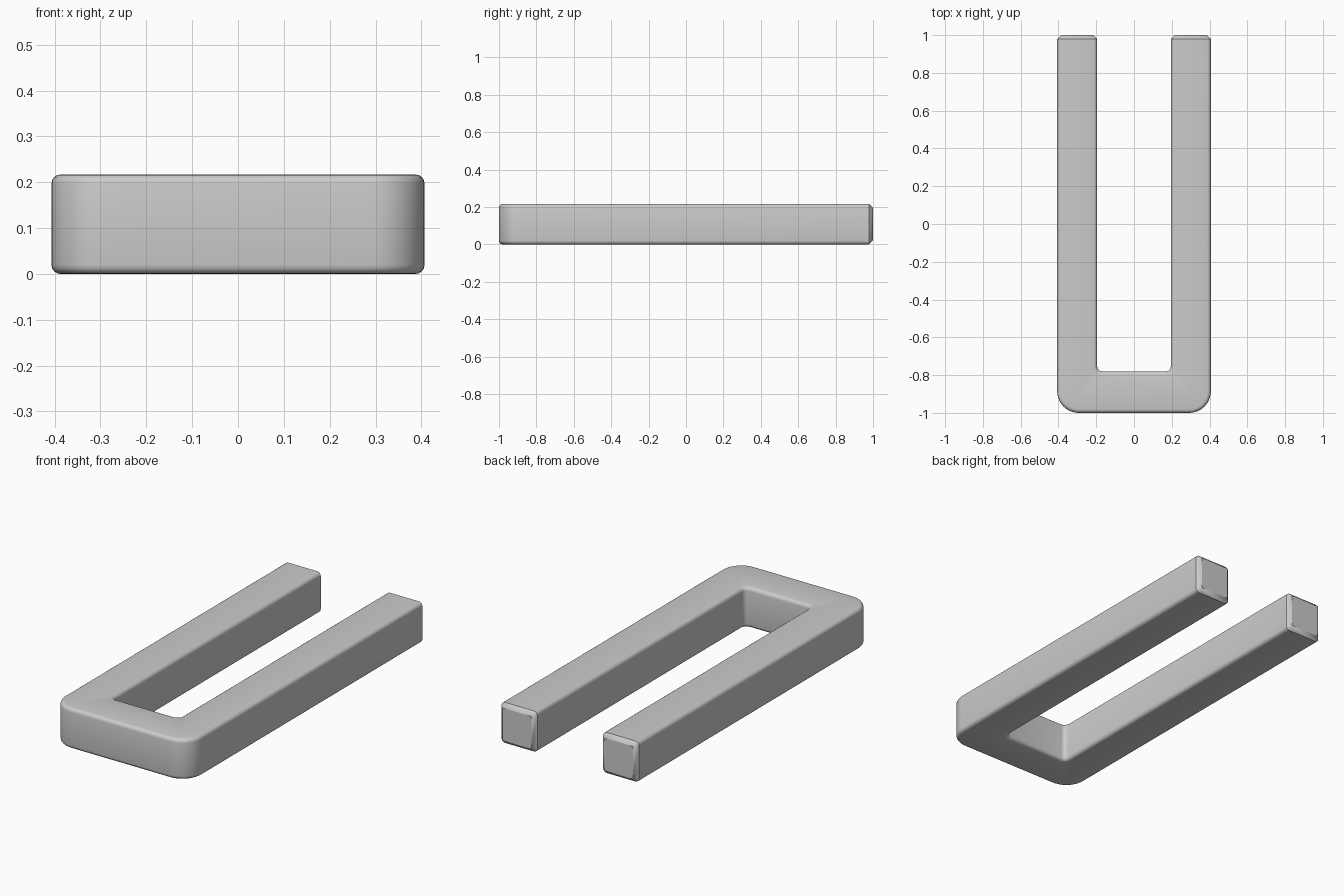
import bpy, bmesh, math

if "Cube" in bpy.data.objects:
    bpy.data.objects.remove(bpy.data.objects["Cube"])

W, IN, L, FLOOR, H = 0.407, 0.195, 1.0, -0.78, 0.217
R_OUT, R_IN, R_EDGE, CH = 0.115, 0.025, 0.02, 0.021


def arc(cx, cy, r, start, end, n):
    return [(cx + r * math.cos(math.radians(start + (end - start) * i / n)),
             cy + r * math.sin(math.radians(start + (end - start) * i / n)))
            for i in range(n + 1)]


# Right half of the U outline, from the front edge round to the inner floor
tip = L - CH
right = (arc(W - R_OUT, -L + R_OUT, R_OUT, -90, 0, 10)
         + [(W, tip), (IN, tip)]
         + arc(IN - R_IN, FLOOR + R_IN, R_IN, 0, -90, 5))
outline = right + [(-x, y) for x, y in reversed(right)]

# Extrude the outline
bm = bmesh.new()
base = bm.faces.new([bm.verts.new((x, y, 0)) for x, y in outline])
ext = bmesh.ops.extrude_face_region(bm, geom=[base])
bmesh.ops.translate(bm, vec=(0, 0, H),
                    verts=[g for g in ext["geom"] if isinstance(g, bmesh.types.BMVert)])
bmesh.ops.recalc_face_normals(bm, faces=bm.faces)


def at_tip(item):
    return all(v.co.y > tip - 1e-4 for v in item.verts)


# Round all top and bottom edges except those across the arm tips
rim = [e for e in bm.edges
       if abs(e.verts[0].co.z - e.verts[1].co.z) < 1e-5 and not at_tip(e)]
bmesh.ops.bevel(bm, geom=rim, offset=R_EDGE, offset_type='OFFSET', segments=4,
                profile=0.5, affect='EDGES')

# Chamfered arm tips: push each end face out and draw it in to a sharp rectangle
for face in [f for f in bm.faces if at_tip(f)]:
    cap = bmesh.ops.extrude_discrete_faces(bm, faces=[face])["faces"][0]
    side = math.copysign(1, cap.calc_center_median().x)
    for v in cap.verts:
        v.co.x = side * min(max(abs(v.co.x), IN + CH), W - CH)
        v.co.z = min(max(v.co.z, CH), H - CH)
        v.co.y = L
bmesh.ops.remove_doubles(bm, verts=bm.verts, dist=0.0025)
bmesh.ops.recalc_face_normals(bm, faces=bm.faces)

mesh = bpy.data.meshes.new("u_shaped_bar")
bm.to_mesh(mesh)
bm.free()
bar = bpy.data.objects.new("u_shaped_bar", mesh)
bpy.context.collection.objects.link(bar)
bpy.context.view_layer.objects.active = bar
bar.select_set(True)
bpy.ops.object.shade_smooth_by_angle(angle=math.radians(30))
